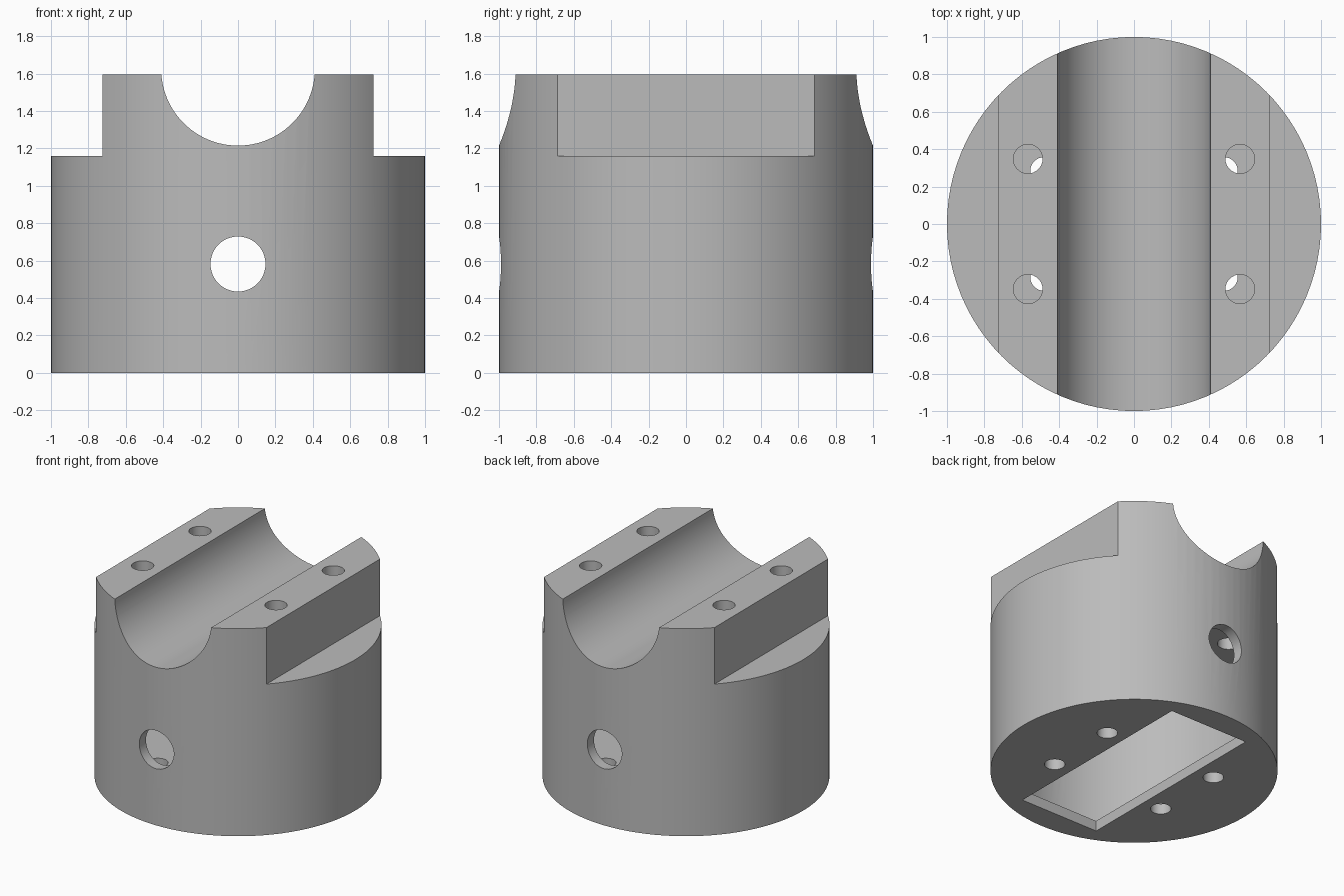
import bpy, math

if "Cube" in bpy.data.objects:
    bpy.data.objects.remove(bpy.data.objects["Cube"])

HEIGHT = 1.595     # top of the cradle
SHOULDER = 1.16    # height of the side ledges
WALL = 0.08        # thickness of wall, floor and ledges

grey = bpy.data.materials.new("plain grey")
grey.diffuse_color = (0.5, 0.5, 0.5, 1)
grey.use_nodes = True
grey.node_tree.nodes["Principled BSDF"].inputs["Base Color"].default_value = grey.diffuse_color


def cylinder(name, radius, depth, centre, along_y=False, sides=64):
    bpy.ops.mesh.primitive_cylinder_add(
        vertices=sides, radius=radius, depth=depth, location=centre,
        rotation=(math.pi / 2 if along_y else 0, 0, 0))
    bpy.context.object.name = name
    return bpy.context.object


def box(name, size, centre):
    bpy.ops.mesh.primitive_cube_add(size=1, location=centre)
    ob = bpy.context.object
    ob.name = name
    ob.scale = size
    return ob


def cut(target, cutter):
    """Subtract the cutter from the target, then discard it."""
    cutter.hide_render = True
    mod = target.modifiers.new("cut", 'BOOLEAN')
    mod.operation = 'DIFFERENCE'
    mod.solver = 'EXACT'
    mod.object = cutter
    bpy.context.view_layer.update()
    bpy.context.view_layer.objects.active = target
    bpy.ops.object.modifier_apply(modifier=mod.name)
    bpy.data.objects.remove(cutter)


# round housing
body = cylinder("cradle_housing", 1, HEIGHT, (0, 0, HEIGHT / 2), sides=96)
body.data.materials.append(grey)

# hollow chamber between floor and ledge plate
cut(body, cylinder("chamber", 1 - WALL, SHOULDER - 2 * WALL,
                   (0, 0, SHOULDER / 2), sides=96))

# side ledges
for s in (-1, 1):
    cut(body, box("ledge", (1, 3, 1), (s * 1.225, 0, SHOULDER + 0.5)))

# half-round cradle groove
cut(body, cylinder("groove", 0.411, 3, (0, 0, 1.626), True, 96))

# cross hole through front and back walls
cut(body, cylinder("cross_hole", 0.147, 3, (0, 0, 0.582), True, 48))

# rectangular slot in the floor
cut(body, box("floor_slot", (0.67, 1.62, 0.2), (0, 0, 0)))

# screw holes in the cradle rails and in the floor
for sx in (-1, 1):
    for sy in (-1, 1):
        cut(body, cylinder("rail_hole", 0.078, 1,
                           (sx * 0.567, sy * 0.348, 1.45), sides=32))
        cut(body, cylinder("floor_hole", 0.072, 0.3,
                           (sx * 0.482, sy * 0.285, 0), sides=32))

# smooth round walls with sharp edges
bpy.ops.object.select_all(action='DESELECT')
body.select_set(True)
bpy.context.view_layer.objects.active = body
bpy.ops.object.shade_smooth_by_angle(angle=math.radians(30))
